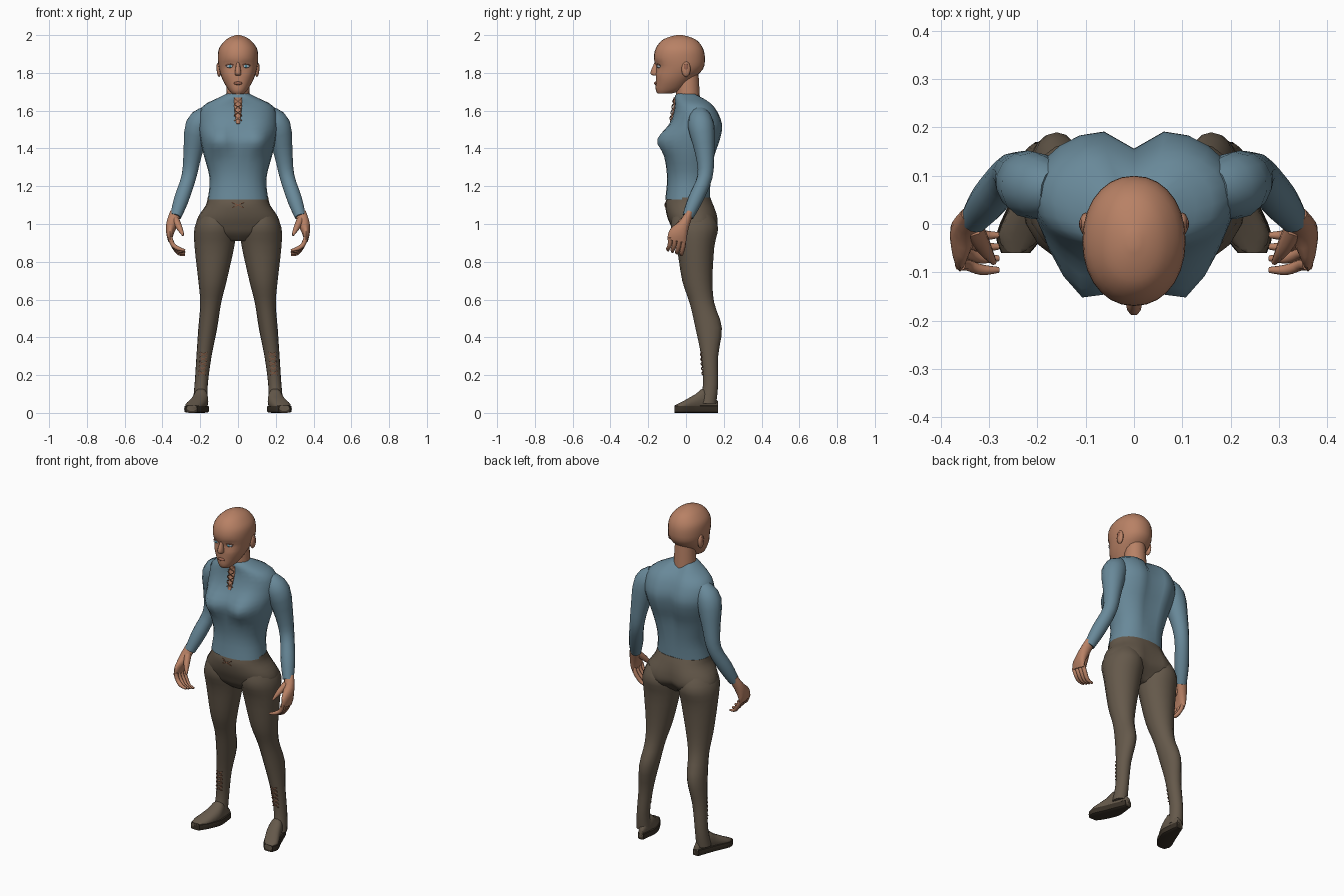
import bpy, bmesh
from math import sin, cos, pi, exp, copysign, radians
from mathutils import Vector

cube = bpy.data.objects.get("Cube")
if cube:
    bpy.data.objects.remove(cube, do_unlink=True)


def material(name, red, green, blue):
    mat = bpy.data.materials.new(name)
    mat.use_nodes = True
    mat.diffuse_color = (red, green, blue, 1)
    shader = mat.node_tree.nodes["Principled BSDF"]
    shader.inputs["Base Color"].default_value = mat.diffuse_color
    shader.inputs["Roughness"].default_value = .8
    return mat


SKIN = material("skin", .48, .22, .13)
LIP = material("lip", .33, .13, .08)
SHIRT = material("blue shirt", .14, .25, .32)
CLOTH = material("brown trousers", .13, .1, .07)
SOLE = material("dark sole", .04, .03, .02)
LACE = material("lace", .2, .09, .05)
WHITE = material("eye white", .5, .55, .6)
IRIS = material("iris", .08, .3, .4)


def build(name, rings, mat, mirror=False, angle=60):
    """Skin a list of equal rings into a closed, smooth shaded mesh."""
    bm = bmesh.new()
    loops = [[bm.verts.new(point) for point in ring] for ring in rings]
    for low, high in zip(loops, loops[1:]):
        for i in range(len(low)):
            bm.faces.new((low[i - 1], low[i], high[i], high[i - 1]))
    bm.faces.new(loops[0])
    bm.faces.new(loops[-1])
    bmesh.ops.recalc_face_normals(bm, faces=bm.faces)
    mesh = bpy.data.meshes.new(name)
    bm.to_mesh(mesh)
    bm.free()
    mesh.materials.append(mat)
    part = bpy.data.objects.new(name, mesh)
    bpy.context.collection.objects.link(part)
    if mirror:
        part.modifiers.new("mirror", "MIRROR").use_mirror_merge = False
    bpy.ops.object.select_all(action="DESELECT")
    part.select_set(True)
    bpy.context.view_layer.objects.active = part
    bpy.ops.object.shade_smooth_by_angle(angle=radians(angle))


def spline(rows, steps=3):
    """Add rows in between along a smooth curve through the given ones."""
    last = len(rows) - 1
    result = []
    for i in range(last):
        quad = rows[max(i - 1, 0)], rows[i], rows[i + 1], rows[min(i + 2, last)]
        for k in range(steps):
            t = k / steps
            result.append([b + t / 2 * (c - a + t * (2 * a - 5 * b + 4 * c - d
                           + t * (3 * (b - c) + d - a))) for a, b, c, d in zip(*quad)])
    return result + [rows[last]]


def loft(name, rows, mat, segs=20, power=1, along="z", shape=None, **options):
    """Rows are (position, x0, x1, u0, u1); u is y along z, or z along y."""
    rings = []
    for position, x0, x1, u0, u1 in spline(rows):
        ring = []
        for i in range(segs):
            turn = 2 * pi * i / segs
            c, s = [copysign(abs(v) ** power, v) for v in (cos(turn), sin(turn))]
            x = (x0 + x1) / 2 + (x1 - x0) / 2 * c
            u = (u0 + u1) / 2 + (u1 - u0) / 2 * s
            if shape:
                u += shape(x, position, s)
            ring.append((x, u, position) if along == "z" else (x, position, u))
        rings.append(ring)
    build(name, rings, mat, **options)


def symmetric(rows):
    return [(z, -half, half, front, back) for z, half, front, back in rows]


def tube(name, path, mat, segs=12, hint=(0, 1, 0), **options):
    """Path points are (x, y, z, radius along hint, optional radius across)."""
    path = spline([(*q, q[-1])[:5] for q in path])
    points = [Vector(q[:3]) for q in path]
    hint = Vector(hint)
    rings = []
    for i, point in enumerate(points):
        ahead = points[min(i + 1, len(points) - 1)] - points[max(i - 1, 0)]
        ahead.normalize()
        side = (hint - ahead * hint.dot(ahead)).normalized()
        across = ahead.cross(side)
        along_radius, across_radius = path[i][3:]
        turns = [2 * pi * k / segs for k in range(segs)]
        rings.append([point + side * along_radius * cos(a)
                      + across * across_radius * sin(a) for a in turns])
    build(name, rings, mat, **options)


def ball(name, center, radii, mat, mirror=False):
    (x, y, z), (rx, ry, rz) = center, radii
    rows = []
    for k in range(5):
        turn = pi * (k + .1) / 4.2
        r = sin(turn)
        rows.append((z - rz * cos(turn), x - rx * r, x + rx * r, y - ry * r, y + ry * r))
    loft(name, rows, mat, 12, mirror=mirror)


def bell(distance, spread):
    return exp(-(distance / spread) ** 2 / 2)


# Shirt body with bust and spine groove
def torso_shape(x, z, s):
    if s < 0:
        return .08 * s * bell(abs(x) - .11, .055) * bell(z - 1.445, .05)
    depth = min(1, max(0, (z - 1.1) / .4))
    return -.045 * s * depth * bell(x, .03)


loft("shirt_body", symmetric([
    (1.13, .16, -.11, .13), (1.24, .15, -.1, .14), (1.36, .18, -.11, .16),
    (1.45, .2, -.1, .19), (1.53, .21, -.08, .2), (1.62, .19, -.06, .16),
    (1.67, .1, -.06, .1), (1.69, .06, -.05, .07)]),
    SHIRT, 24, .9, shape=torso_shape)

# Sleeves
tube("sleeves", [
    (.16, .07, 1.58, .05), (.21, .08, 1.52, .07), (.24, .1, 1.37, .05),
    (.26, .1, 1.25, .04), (.3, .05, 1.13, .04), (.33, .01, 1.04, .03)],
    SHIRT, 14, mirror=True)

# Hands
tube("palms", [
    (.33, .02, 1.06, .02, .03), (.35, -.01, 1, .03), (.36, -.04, .95, .05, .02),
    (.36, -.05, .91, .05, .01)], SKIN, mirror=True)
for i, finger in enumerate(("index", "middle", "ring", "little")):
    y = -.085 + .024 * i
    drop = .008 * i
    tube(finger + "_fingers", [
        (.36, y, .93, .012), (.345, y, .89, .012),
        (.315, y - .01, .87 - drop, .011), (.28, y - .01, .86 - drop, .006)],
        SKIN, 8, mirror=True)
tube("thumbs", [
    (.33, -.01, 1.02, .02), (.31, -.05, .98, .016), (.29, -.08, .94, .006)],
    SKIN, 8, mirror=True)


# Trousers with a cleft at the seat
def seat_shape(x, z, s):
    return -.03 * bell(x, .025) * max(0, s) * min(1, (1.14 - z) * 9)


loft("trouser_hips", symmetric([
    (1.14, .16, -.1, .13), (1.1, .17, -.11, .15), (1.04, .21, -.1, .17),
    (.99, .22, -.08, .17), (.95, .18, -.06, .14), (.91, .07, -.02, .1)]),
    CLOTH, 24, .9, shape=seat_shape)
loft("trouser_legs", [
    (1.05, .04, .2, -.07, .14), (.98, .01, .23, -.08, .17),
    (.88, .02, .23, -.05, .15), (.7, .06, .21, -.02, .14),
    (.58, .09, .2, .02, .15), (.45, .11, .21, .05, .19),
    (.3, .14, .22, .08, .17), (.15, .16, .23, .09, .17),
    (.05, .16, .24, .07, .16)], CLOTH, 16, mirror=True)

# Feet, turned outward, with dark soles
foot = [(.17, .17, .2, .06), (.1, .16, .23, .13), (.05, .16, .25, .1),
        (-.02, .19, .28, .06), (-.06, .22, .27, .04)]
loft("feet", [(y, inner, outer, .01, height) for y, inner, outer, height in foot],
     CLOTH, 14, .85, "y", mirror=True)
loft("soles", [(y, inner - .005, outer + .005, 0, .04) for y, inner, outer, height in foot],
     SOLE, 12, .4, "y", mirror=True, angle=40)


# Neck and head
def face_shape(x, z, s):
    if s > 0:
        return 0
    socket = bell(abs(x) - .042, .018) * bell(z - 1.835, .014)
    cheek = bell(abs(x) - .06, .02) * bell(z - 1.79, .02)
    return .014 * socket - .005 * cheek


loft("neck", symmetric([(1.66, .064, -.054, .074), (1.8, .056, -.05, .066)]), SKIN, 16)
loft("head", symmetric([
    (1.69, .03, -.15, -.08), (1.71, .05, -.16, -.02), (1.76, .08, -.16, .03),
    (1.82, .1, -.16, .09), (1.88, .107, -.17, .1), (1.93, .1, -.16, .09),
    (1.97, .07, -.13, .06), (1.99, .04, -.09, .02), (2, .01, -.05, -.02)]),
    SKIN, 28, .95, shape=face_shape)
loft("nose", symmetric([
    (1.86, .007, -.165, -.14), (1.8, .017, -.19, -.14), (1.785, .012, -.17, -.14)]),
    SKIN, 10)
ball("ears", (.1, 0, 1.82), (.013, .024, .042), SKIN, True)
ball("ear_hollows", (.109, 0, 1.83), (.005, .012, .02), LIP, True)
ball("eyes", (.043, -.142, 1.835), (.02, .011, .009), WHITE, True)
ball("irises", (.042, -.147, 1.835), (.008, .008, .008), IRIS, True)
tube("eyelids", [(.02, -.15, 1.84, .003), (.042, -.153, 1.846, .003),
                 (.065, -.138, 1.84, .003)], LIP, 6, mirror=True)
ball("mouth", (0, -.16, 1.745), (.023, .009, .009), LIP)

# Laced openings at the neck, waist and ankles
tube("neck_opening", [
    (0, -.08, 1.53, .01, .007), (0, -.06, 1.62, .02, .007), (0, -.06, 1.67, .02, .007)],
    SKIN, hint=(1, 0, 0))


def cross(name, x, y, z, width, height, mirror=False):
    for tag, rise in (("rising", height), ("falling", -height)):
        tube(name + "_" + tag, [
            (x - width, y + .006, z - rise, .003), (x, y, z, .003),
            (x + width, y + .006, z + rise, .003)], LACE, 6, mirror=mirror)


for i in range(4):
    cross(f"neck_lace_{i}", 0, -.085 + .005 * i, 1.56 + .03 * i, .02, .013)
cross("waist_lace", 0, -.112, 1.1, .03, .014)
for i in range(5):
    cross(f"ankle_lace_{i}", .19 - .002 * i, .084 - .002 * i, .21 + .025 * i, .02, .01, True)
